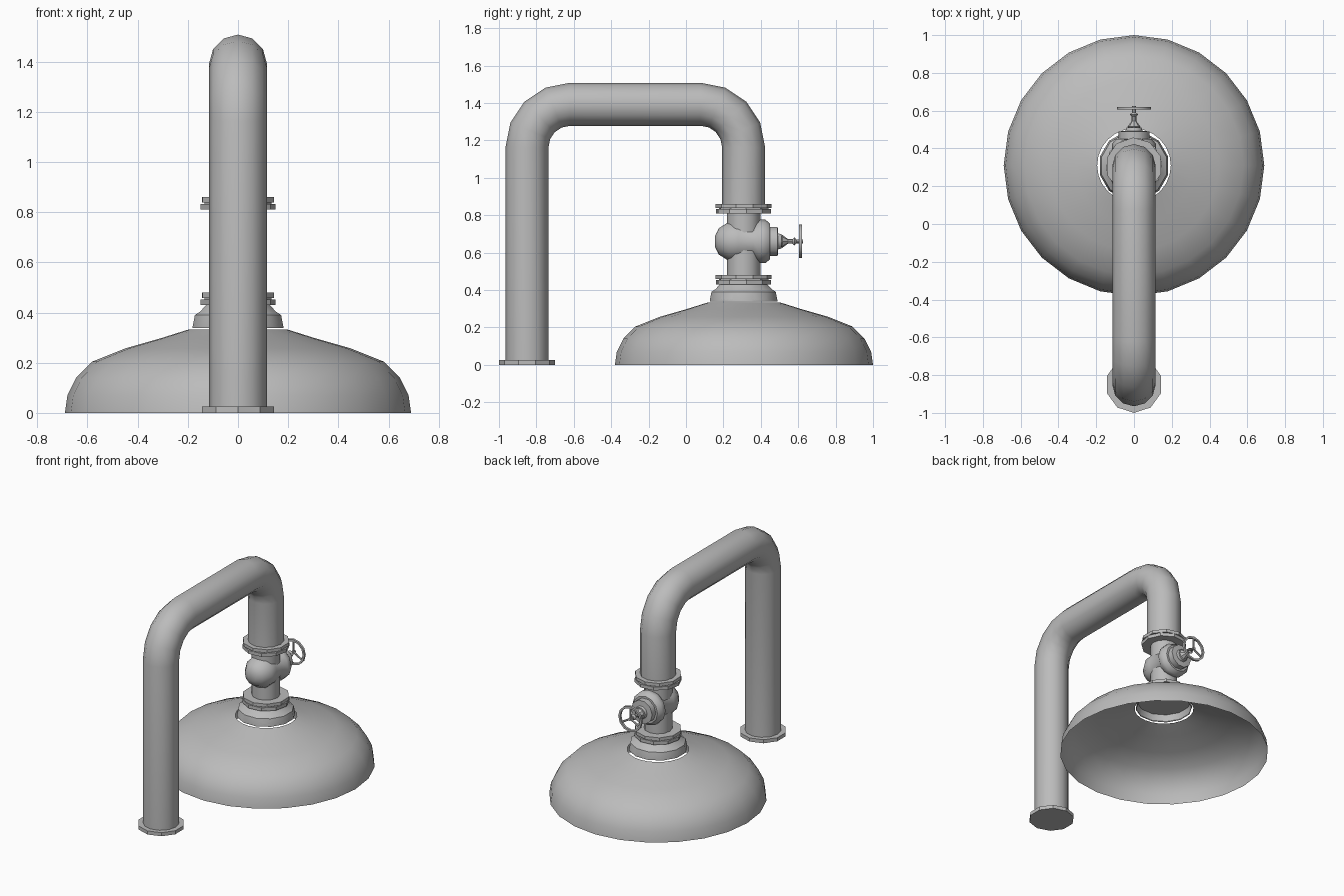
import bpy, math
from mathutils import Vector, Matrix

cube = bpy.data.objects.get("Cube")
if cube:
    bpy.data.objects.remove(cube, do_unlink=True)

steel = bpy.data.materials.new("grey_steel")
steel.diffuse_color = (0.5, 0.5, 0.5, 1)
steel.use_nodes = True
steel.node_tree.nodes["Principled BSDF"].inputs["Base Color"].default_value = (0.5, 0.5, 0.5, 1)

PIPE_Y, HEAD_Y, VALVE_Z = -0.85, 0.308, 0.66
PIPE_R, TOP_Z, BEND_R = 0.115, 1.393, 0.23
ALONG_Y = Matrix.Rotation(-math.pi / 2, 4, 'X')


def make(name, verts, faces, angle=40):
    mesh = bpy.data.meshes.new(name)
    mesh.from_pydata(verts, [], faces)
    mesh.materials.append(steel)
    obj = bpy.data.objects.new(name, mesh)
    bpy.context.collection.objects.link(obj)
    bpy.ops.object.select_all(action='DESELECT')
    obj.select_set(True)
    bpy.context.view_layer.objects.active = obj
    bpy.ops.object.shade_smooth_by_angle(angle=math.radians(angle))
    return obj


def skin(name, rings, cap_start=True, cap_end=True, closed=False, angle=40):
    """Join equal rings of points with quads."""
    n = len(rings[0])
    verts = [v for ring in rings for v in ring]
    faces = []
    for i in range(len(rings) if closed else len(rings) - 1):
        a, b = i * n, (i + 1) % len(rings) * n
        faces += [(a + j, a + (j + 1) % n, b + (j + 1) % n, b + j) for j in range(n)]
    if not closed and cap_start:
        faces.append(tuple(reversed(range(n))))
    if not closed and cap_end:
        faces.append(tuple(range(len(verts) - n, len(verts))))
    return make(name, verts, faces, angle)


def lathe(name, profile, origin, sides, turn=0, matrix=Matrix(), **options):
    """Revolve (radius, height) points about an axis through origin."""
    rings = []
    for r, h in profile:
        angles = [turn + math.tau * k / sides for k in range(sides)]
        rings.append([Vector(origin) + matrix @ Vector((r * math.cos(a), r * math.sin(a), h))
                      for a in angles])
    return skin(name, rings, **options)


# Bent supply pipe, swept in the plane x = 0
path = [(PIPE_Y, 0.01, 0)]
for cy, start in ((PIPE_Y + BEND_R, 0), (HEAD_Y - BEND_R, math.pi / 2)):
    for k in range(5):
        a = start + k * math.pi / 8
        path.append((cy - BEND_R * math.cos(a), TOP_Z - BEND_R + BEND_R * math.sin(a), a))
path.append((HEAD_Y, 0.83, math.pi))
pipe_rings = []
for y, z, a in path:
    out = Vector((0, -math.cos(a), math.sin(a)))
    pipe_rings.append([Vector((0, y, z)) + PIPE_R * (Vector((math.cos(t), 0, 0)) + out * math.sin(t))
                       for t in (math.tau * k / 12 for k in range(12))])
skin("supply_pipe", pipe_rings)


# Flanges
def plate(name, y, z, height, radius, turn):
    lathe(name, [(radius, 0), (radius, height)], (0, y, z), 10, turn, angle=30)


plate("foot_flange", PIPE_Y, 0, 0.025, 0.15, math.pi / 2)
for label, z in (("upper", 0.81), ("lower", 0.43)):
    plate(label + "_flange_bottom", HEAD_Y, z, 0.023, 0.15, 0.1)
    plate(label + "_flange_gasket", HEAD_Y, z + 0.02, 0.012, 0.135, 0.1)
    plate(label + "_flange_top", HEAD_Y, z + 0.028, 0.022, 0.15, 0.35)

# Valve body and neck
lathe("valve_neck", [(0.09, 0.45), (0.09, 0.82)], (0, HEAD_Y, 0), 12)
lathe("valve_body", [(0.03, 0.155), (0.07, 0.175), (0.105, 0.23), (0.108, 0.28), (0.092, 0.36),
                     (0.116, 0.39), (0.116, 0.425), (0.095, 0.45)],
      (0, 0, VALVE_Z), 12, matrix=ALONG_Y, angle=50)
lathe("valve_bonnet", [(0.082, 0.45), (0.082, 0.49), (0.045, 0.493), (0.04, 0.51)],
      (0, 0, VALVE_Z), 10, matrix=ALONG_Y)
lathe("valve_stem", [(0.025, 0.505), (0.035, 0.515), (0.012, 0.545), (0.012, 0.57), (0.022, 0.58),
                     (0.01, 0.59), (0.01, 0.625)],
      (0, 0, VALVE_Z), 8, matrix=ALONG_Y, angle=30)

# Handwheel: rim and three spokes
rim = [(0.09, 0.605), (0.09, 0.62), (0.076, 0.62), (0.076, 0.605)]
lathe("handwheel_rim", rim, (0, 0, VALVE_Z), 12, matrix=ALONG_Y, closed=True)
for k in range(3):
    a = math.pi / 2 + k * math.tau / 3
    aim = Vector((0, 0, 1)).rotation_difference(
        Vector((math.cos(a), 0, math.sin(a)))).to_matrix().to_4x4()
    lathe("handwheel_spoke_%d" % (k + 1), [(0.007, 0), (0.007, 0.08)],
          (0, 0.612, VALVE_Z), 6, matrix=aim)

# Hollow collar above the dome
lathe("collar", [(0.178, 0.39), (0.187, 0.345), (0.187, 0.338), (0.183, 0.338), (0.187, 0.345),
                 (0.178, 0.39), (0.155, 0.405), (0.13, 0.432)],
      (0, HEAD_Y, 0), 12, turn=math.pi / 12, angle=30)

# Open dome with a hole beneath the collar
lathe("shower_dome", [(0.69, 0), (0.68, 0.07), (0.645, 0.14), (0.58, 0.205), (0.45, 0.257),
                      (0.31, 0.297), (0.195, 0.333)],
      (0, 0.31, 0), 24, cap_start=False, cap_end=False, angle=60)
